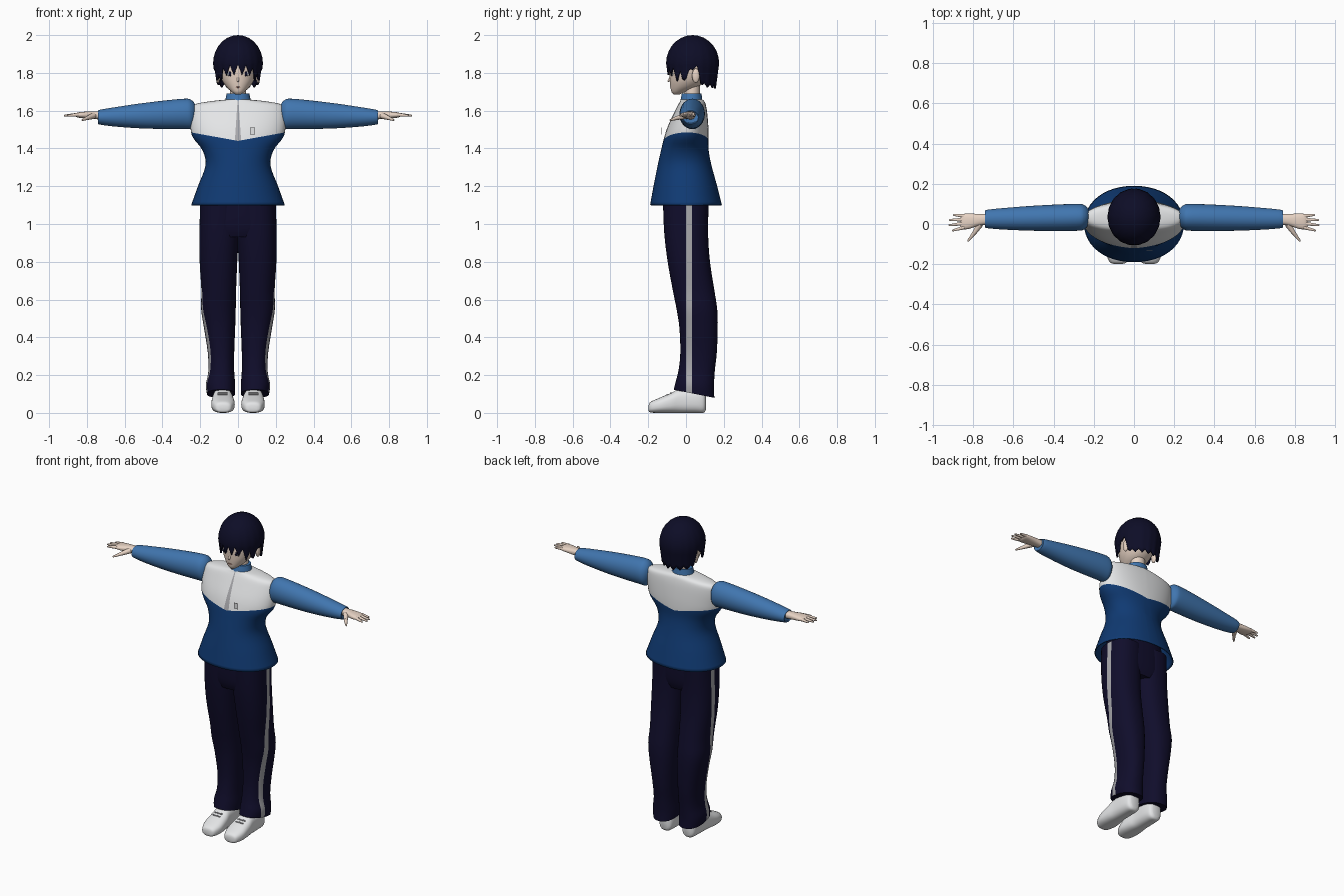
import bpy, bmesh, math
from mathutils import Vector, Matrix

if "Cube" in bpy.data.objects:
    bpy.data.objects.remove(bpy.data.objects["Cube"], do_unlink=True)


def material(name, r, g, b):
    m = bpy.data.materials.new(name)
    m.use_nodes = True
    m.diffuse_color = (r, g, b, 1)
    bsdf = next(n for n in m.node_tree.nodes if n.type == 'BSDF_PRINCIPLED')
    bsdf.inputs["Base Color"].default_value = (r, g, b, 1)
    bsdf.inputs["Roughness"].default_value = 0.8
    return m


SKIN = material("skin", .80, .65, .55)
HAIR = material("hair_dark", .004, .004, .02)
NAVY = material("trouser_navy", .005, .004, .024)
BLUE = material("jacket_blue", .005, .042, .17)
LIGHT = material("sleeve_blue", .052, .18, .43)
WHITE = material("white", .78, .79, .80)
GREY = material("trim_grey", .40, .40, .42)
LIP = material("lip", .45, .22, .18)


def finish(name, bm, mats, mirror=False, thick=0, angle=50):
    """Turn a bmesh into a smooth shaded object."""
    bmesh.ops.recalc_face_normals(bm, faces=bm.faces)
    me = bpy.data.meshes.new(name)
    bm.to_mesh(me)
    bm.free()
    ob = bpy.data.objects.new(name, me)
    bpy.context.collection.objects.link(ob)
    for m in mats:
        me.materials.append(m)
    bpy.ops.object.select_all(action='DESELECT')
    ob.select_set(True)
    bpy.context.view_layer.objects.active = ob
    bpy.ops.object.shade_smooth_by_angle(angle=math.radians(angle))
    if thick:
        mod = ob.modifiers.new("Thickness", 'SOLIDIFY')
        mod.thickness, mod.offset = thick, -1
    if mirror:
        ob.modifiers.new("Mirror", 'MIRROR')
    return ob


def smooth_stations(st, k):
    """Catmull-Rom interpolation between the stations."""
    out = []
    for i in range(len(st) - 1):
        p0, p1, p2, p3 = (st[max(i - 1, 0)], st[i], st[i + 1], st[min(i + 2, len(st) - 1)])
        for j in range(k):
            t = j / k
            out.append([b + .5 * t * (c - a + t * (2 * a - 5 * b + 4 * c - d + t * (3 * (b - c) + d - a)))
                        for a, b, c, d in zip(p0, p1, p2, p3)])
    return out + [list(st[-1])]


def loft(stations, axis='Z', seg=48, power=2.0, k=4, caps=(True, True)):
    """Skin rounded sections (t, a0, a1, b0, b1) placed along an axis."""
    bm = bmesh.new()
    order = {'Z': lambda t, a, b: (a, b, t), 'X': lambda t, a, b: (t, a, b), 'Y': lambda t, a, b: (a, t, b)}[axis]
    rings = []
    for t, a0, a1, b0, b1 in smooth_stations(stations, k):
        ring = []
        for i in range(seg):
            c, s = math.cos(math.tau * i / seg), math.sin(math.tau * i / seg)
            c = math.copysign(abs(c) ** (2 / power), c) if abs(c) > 1e-6 else 0
            s = math.copysign(abs(s) ** (2 / power), s) if abs(s) > 1e-6 else 0
            ring.append(bm.verts.new(order(t, (a0 + a1) / 2 + c * (a1 - a0) / 2, (b0 + b1) / 2 + s * (b1 - b0) / 2)))
        rings.append(ring)
    for r, q in zip(rings, rings[1:]):
        for i in range(seg):
            bm.faces.new((r[i], r[(i + 1) % seg], q[(i + 1) % seg], q[i]))
    for cap, ring in zip(caps, (rings[0], rings[-1])):
        if cap:
            bm.faces.new(ring)
    bmesh.ops.recalc_face_normals(bm, faces=bm.faces)
    return bm


def cut(bm, point, normal, faces=None):
    faces = list(faces or bm.faces)
    geom = set(faces) | {e for f in faces for e in f.edges} | {v for f in faces for v in f.verts}
    bmesh.ops.bisect_plane(bm, geom=list(geom), plane_co=point, plane_no=normal)


def taper(bm, p, q, r0, r1):
    """Tapered round limb from p to q."""
    p, q = Vector(p), Vector(q)
    m = Matrix.Translation((p + q) / 2) @ (q - p).to_track_quat('Z', 'Y').to_matrix().to_4x4()
    bmesh.ops.create_cone(bm, cap_ends=True, segments=10, radius1=r0, radius2=r1, depth=(q - p).length, matrix=m)
    bmesh.ops.create_icosphere(bm, subdivisions=1, radius=r1, matrix=Matrix.Translation(q))


def blob(name, centre, size, mat, mirror=False):
    bm = bmesh.new()
    bmesh.ops.create_uvsphere(bm, u_segments=20, v_segments=12, radius=1,
                              matrix=Matrix.Translation(centre) @ Matrix.Diagonal((*size, 1)))
    return finish(name, bm, [mat], mirror)


# Jacket body with a V shaped yoke and a front zip
jacket = loft([(1.10, -.248, .248, -.19, .19), (1.20, -.212, .212, -.172, .165),
               (1.31, -.172, .172, -.15, .135), (1.39, -.188, .188, -.132, .12),
               (1.46, -.24, .24, -.115, .12), (1.52, -.252, .252, -.095, .118),
               (1.59, -.252, .252, -.062, .112), (1.63, -.235, .235, -.042, .105),
               (1.648, -.16, .16, -.032, .098), (1.658, -.07, .07, -.028, .088)],
              power=2.1, caps=(False, True))
YOKE, SLOPE = 1.44, .18
for side in (1, -1):
    half = [f for f in jacket.faces if f.calc_center_median().x * side > 0]
    cut(jacket, (0, 0, YOKE), (-SLOPE * side, 0, 1), half)
for side in (1, -1):
    cut(jacket, (.004 * side, 0, 1.63), (side, 0, .067))
for f in jacket.faces:
    c = f.calc_center_median()
    if c.z > YOKE + SLOPE * abs(c.x):
        zip_face = abs(c.x) < .004 + (1.63 - c.z) * .067 and c.y < 0
        f.material_index = 2 if zip_face else 1
finish("jacket_body", jacket, [BLUE, WHITE, GREY], thick=.006)

# Collar, neck and chest plate
finish("collar", loft([(1.635, -.072, .072, -.034, .09), (1.66, -.066, .066, -.028, .086),
                       (1.692, -.06, .06, -.022, .082)]), [LIGHT])
finish("neck", loft([(1.63, -.045, .045, -.01, .072), (1.77, -.042, .042, -.005, .075)]), [SKIN])
plate = bmesh.new()
bmesh.ops.create_cube(plate, size=1, matrix=Matrix.Translation((.077, -.13, 1.493)) @ Matrix.Diagonal((.028, .003, .036, 1)))
finish("chest_plate", plate, [WHITE])

# Sleeves
finish("sleeves", loft([(.225, 0, .07, 1.54, 1.63), (.245, -.025, .093, 1.505, 1.655),
                        (.29, -.034, .1, 1.503, 1.663), (.48, -.034, .092, 1.505, 1.643),
                        (.64, -.028, .08, 1.515, 1.62), (.735, -.02, .07, 1.527, 1.604),
                        (.738, -.012, .062, 1.535, 1.596)], 'X', 32), [LIGHT], mirror=True)

# Hands with four fingers and a thumb
finish("palms", loft([(.72, -.002, .05, 1.553, 1.597), (.77, -.008, .05, 1.556, 1.596),
                      (.82, -.024, .052, 1.56, 1.594), (.85, -.026, .05, 1.564, 1.59),
                      (.862, -.02, .044, 1.57, 1.584)], 'X', 24, 2.4), [SKIN], mirror=True)
fingers = bmesh.new()
for y0, y1, x1 in ((-.017, -.032, .905), (.003, -.006, .922), (.022, .02, .92), (.04, .045, .9)):
    taper(fingers, (.845, y0, 1.579), (x1 - .004, y1, 1.574), .0105, .005)
taper(fingers, (.765, 0, 1.573), (.795, -.045, 1.562), .017, .011)
taper(fingers, (.795, -.045, 1.562), (.825, -.083, 1.55), .011, .005)
finish("fingers", fingers, [SKIN], mirror=True)

# Trousers: hips and two legs with side stripes
finish("trouser_hips", loft([(.93, -.17, .17, -.1, .1), (1.0, -.2, .2, -.118, .117), (1.2, -.165, .165, -.118, .116)],
                            power=2.4), [NAVY])
leg = loft([(.10, .015, .165, -.065, .15), (.15, .015, .17, -.055, .148), (.22, .02, .157, -.04, .152),
            (.32, .02, .16, -.03, .163), (.45, .015, .18, -.035, .168), (.55, .012, .195, -.05, .165),
            (.65, .01, .194, -.07, .15), (.80, .004, .203, -.097, .127), (.95, -.005, .204, -.115, .117),
            (1.12, -.01, .2, -.122, .12)], power=2.3)
for y in (0, .032):
    cut(leg, (0, y, 0), (0, 1, 0))
for f in leg.faces:
    c = f.calc_center_median()
    if 0 < c.y < .032 and c.x > .1 and abs(f.normal.z) < .8:
        f.material_index = 1
for v in leg.verts:
    v.co.z += .2 * (.05 - v.co.y) * max(0, .25 - v.co.z) / .15
finish("trouser_legs", leg, [NAVY, GREY], mirror=True)

# Shoes with laces
finish("shoes", loft([(-.198, .055, .1, .012, .04), (-.188, .035, .122, .002, .058), (-.14, .018, .14, 0, .08),
                      (-.08, .02, .14, 0, .105), (-.03, .028, .135, 0, .128), (.05, .03, .132, 0, .13),
                      (.092, .038, .124, 0, .12), (.105, .055, .107, .015, .1)], 'Y', 32, 2.6), [WHITE], mirror=True)
laces = bmesh.new()
for y, z in ((-.1, .096), (-.08, .105)):
    taper(laces, (.055, y, z), (.105, y, z), .004, .004)
finish("shoe_laces", laces, [GREY], mirror=True)

# Head, nose, ears, eyes and mouth
finish("head", loft([(1.686, -.014, .014, -.065, -.035), (1.70, -.034, .034, -.077, 0),
                     (1.73, -.065, .065, -.083, .07), (1.77, -.088, .088, -.086, .11),
                     (1.83, -.1, .1, -.086, .14), (1.91, -.095, .095, -.07, .14),
                     (1.97, -.04, .04, -.01, .08)], power=2.1), [SKIN])
nose = bmesh.new()
taper(nose, (0, -.076, 1.785), (0, -.092, 1.757), .006, .006)
finish("nose", nose, [SKIN])
blob("ears", (.106, .052, 1.785), (.012, .02, .038), SKIN, True)
blob("eye_whites", (.043, -.073, 1.795), (.018, .006, .013), WHITE, True)
blob("irises", (.042, -.077, 1.795), (.009, .004, .013), HAIR, True)
blob("mouth", (0, -.082, 1.724), (.014, .003, .003), LIP)

# Hair shell: dome above, pointed locks along the lower edge
EDGE = ((0, 1.79), (35, 1.785), (50, 1.755), (76, 1.76), (86, 1.815), (102, 1.815), (112, 1.725), (180, 1.715))


def edge_height(deg):
    for (a, za), (b, zb) in zip(EDGE, EDGE[1:]):
        if deg <= b:
            return za + (zb - za) * (deg - a) / (b - a)


hair = bmesh.new()
SEG = 72
rings = [[] for _ in range(12)]
for i in range(SEG):
    th = math.tau * i / SEG
    deg = math.degrees(min(th, math.tau - th))
    tooth = (0, .5, 1, .5)[(i + 2) % 4]
    low = min(edge_height(min(deg, 180)) + tooth * (.055 if deg < 60 else .022), 1.842)
    for j, ring in enumerate(rings):
        if j < 7:
            a = math.radians(90 * (j + 1) / 7)
            z, r = 1.85 + .15 * math.cos(a), math.sin(a)
        else:
            z = 1.85 + (low - 1.85) * (j - 6) / 5
            r = 1 - .9 * (1.85 - z)
        r *= 1 - .025 * tooth * j / 11
        ring.append(hair.verts.new((.132 * r * math.sin(th), .035 - .142 * r * math.cos(th), z)))
top = hair.verts.new((0, .035, 2.0))
for i in range(SEG):
    n = (i + 1) % SEG
    hair.faces.new((top, rings[0][i], rings[0][n]))
    for r, q in zip(rings, rings[1:]):
        hair.faces.new((r[i], q[i], q[n], r[n]))
finish("hair", hair, [HAIR], thick=.01)
